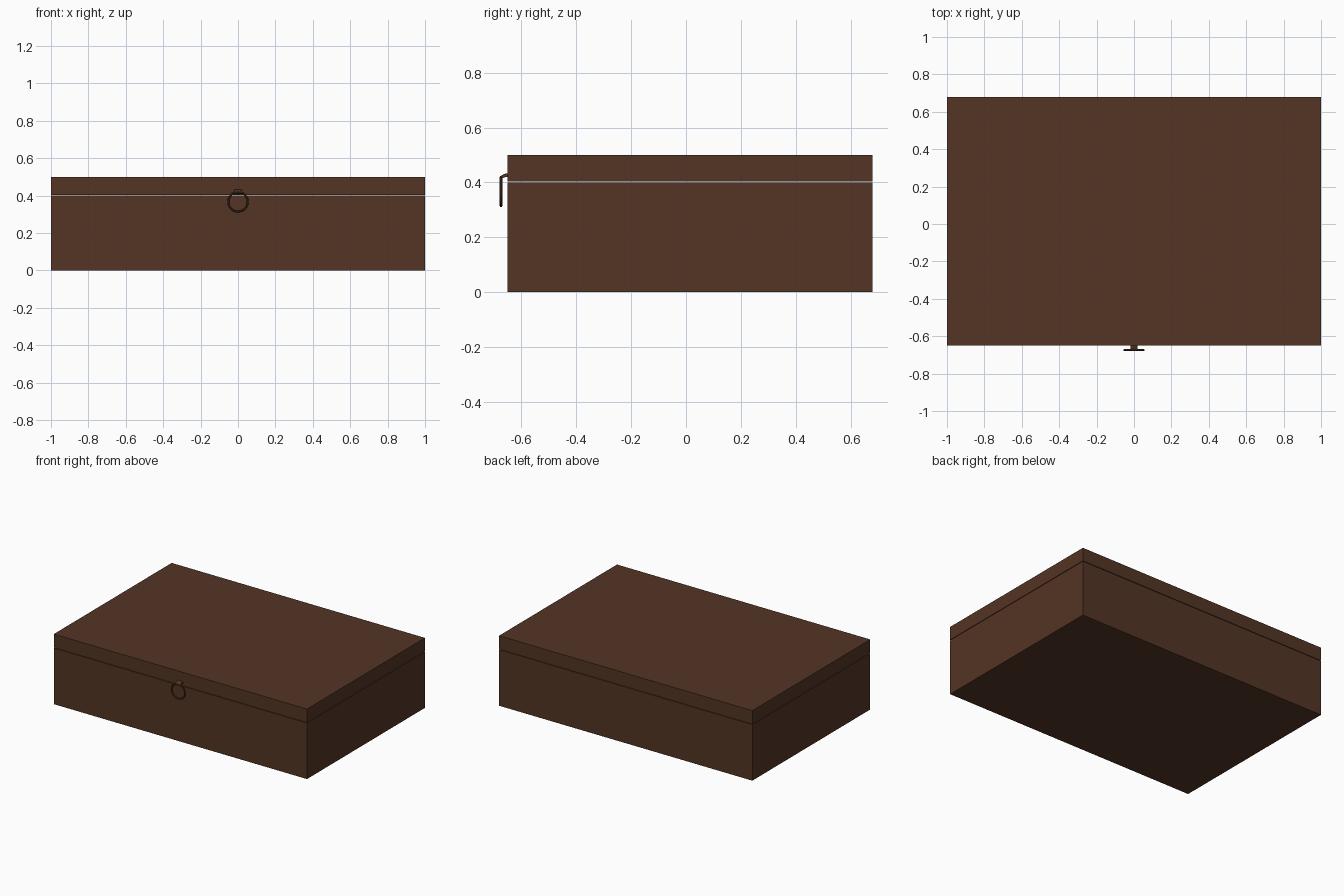
import bpy, bmesh, math

if "Cube" in bpy.data.objects:
    bpy.data.objects.remove(bpy.data.objects["Cube"])

wood = bpy.data.materials.new("dark brown")
wood.diffuse_color = (0.088, 0.035, 0.018, 1)
wood.use_nodes = True
wood.node_tree.nodes["Principled BSDF"].inputs["Base Color"].default_value = wood.diffuse_color

X, Y0, Y1 = 1.0, -0.65, 0.68


def finish(name, bm):
    bmesh.ops.recalc_face_normals(bm, faces=bm.faces)
    me = bpy.data.meshes.new(name)
    bm.to_mesh(me)
    bm.free()
    ob = bpy.data.objects.new(name, me)
    bpy.context.collection.objects.link(ob)
    me.materials.append(wood)
    return ob


def tray(name, closed_z, open_z, wall=0.03):
    """Hollow box with one open side, closed at closed_z."""
    bm = bmesh.new()
    t = wall if open_z > closed_z else -wall

    def ring(inset, z):
        return [bm.verts.new(p) for p in (
            (-X + inset, Y0 + inset, z), (X - inset, Y0 + inset, z),
            (X - inset, Y1 - inset, z), (-X + inset, Y1 - inset, z))]

    rings = [ring(0, closed_z), ring(0, open_z), ring(wall, open_z), ring(wall, closed_z + t)]
    for a, b in zip(rings, rings[1:]):
        for i in range(4):
            j = (i + 1) % 4
            bm.faces.new((a[i], a[j], b[j], b[i]))
    bm.faces.new(rings[0])
    bm.faces.new(rings[-1])
    return finish(name, bm)


# body and lid, with a thin gap between them
tray("box_body", 0.0, 0.400)
tray("box_lid", 0.5, 0.404)

# curved clasp tongue holding the ring
profile = [(-0.648, 0.434), (-0.662, 0.431), (-0.674, 0.424), (-0.680, 0.413),
           (-0.677, 0.410), (-0.669, 0.415), (-0.660, 0.419), (-0.648, 0.421)]
bm = bmesh.new()
face = bm.faces.new([bm.verts.new((-0.02, y, z)) for y, z in profile])
ext = bmesh.ops.extrude_face_region(bm, geom=[face])
bmesh.ops.translate(bm, vec=(0.04, 0, 0),
                    verts=[v for v in ext["geom"] if isinstance(v, bmesh.types.BMVert)])
finish("clasp_tongue", bm)

# pull ring
bpy.ops.mesh.primitive_torus_add(major_segments=32, minor_segments=8,
                                 major_radius=0.052, minor_radius=0.005,
                                 location=(0, -0.674, 0.367),
                                 rotation=(math.pi / 2, 0, 0))
ring_ob = bpy.context.object
ring_ob.name = "pull_ring"
ring_ob.data.materials.append(wood)
bpy.ops.object.shade_smooth_by_angle()
